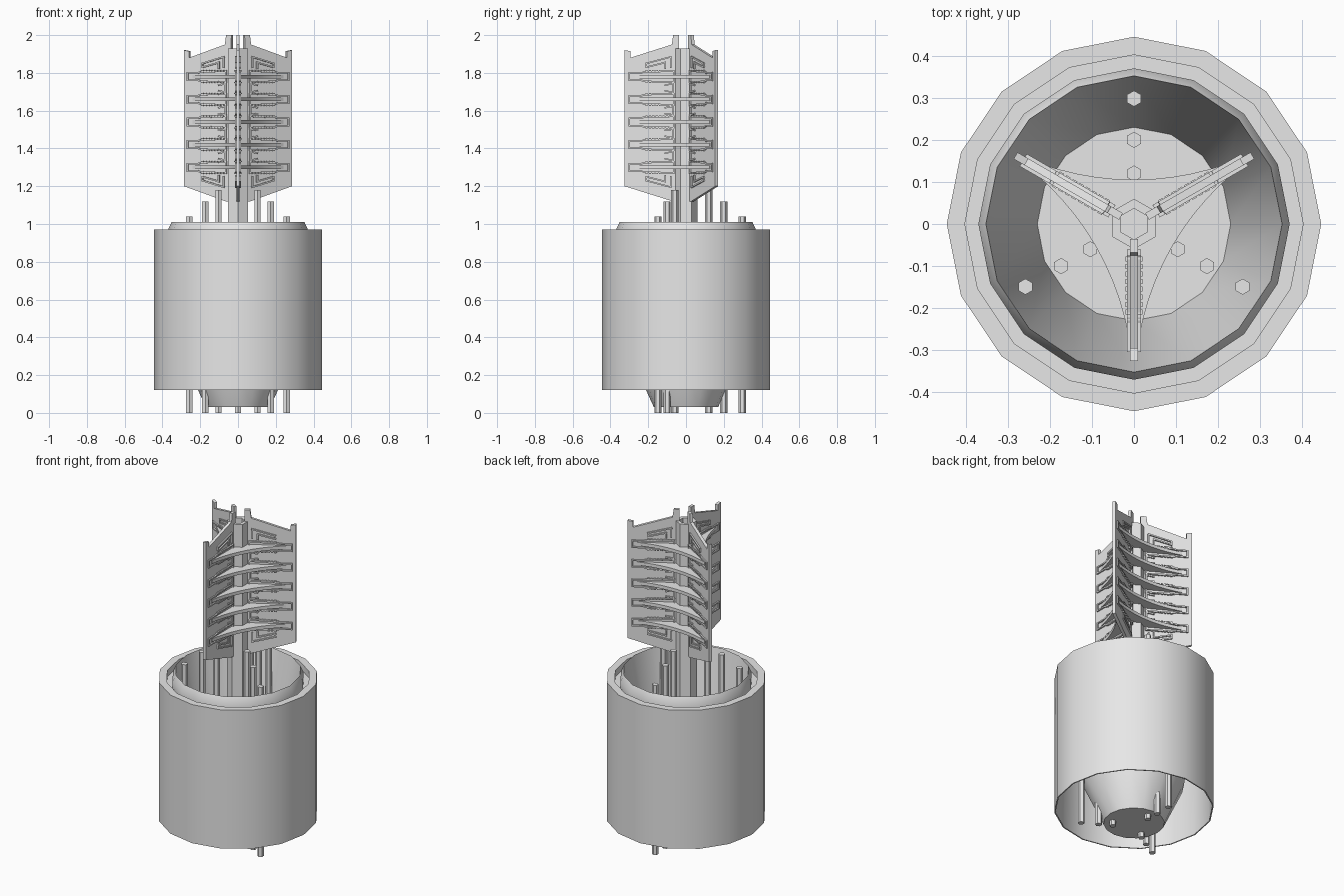
import bpy, bmesh
from math import sin, cos, pi, radians
from mathutils import Vector, Matrix

if "Cube" in bpy.data.objects:
    bpy.data.objects.remove(bpy.data.objects["Cube"])

grey = bpy.data.materials.new("light_grey")
grey.use_nodes = True
grey.diffuse_color = (0.8, 0.8, 0.8, 1)
grey.node_tree.nodes["Principled BSDF"].inputs["Base Color"].default_value = (0.8, 0.8, 0.8, 1)

FIN_ANGLES = [radians(a) for a in (-90, 30, 150)]
PIN_ANGLES = [radians(a) for a in (90, 210, 330)]
RIB_HEIGHTS = [1.30 + 0.12 * i for i in range(5)]


def finish(bm, name):
    bmesh.ops.recalc_face_normals(bm, faces=bm.faces)
    mesh = bpy.data.meshes.new(name)
    bm.to_mesh(mesh)
    bm.free()
    mesh.materials.append(grey)
    ob = bpy.data.objects.new(name, mesh)
    bpy.context.collection.objects.link(ob)
    bpy.ops.object.select_all(action='DESELECT')
    ob.select_set(True)
    bpy.context.view_layer.objects.active = ob
    bpy.ops.object.shade_smooth_by_angle(angle=radians(30))
    return ob


def lathe(bm, profile, sides, start=0.0, centre=(0, 0)):
    """Closed revolved body; points at radius zero become a cap centre."""
    rings = []
    for r, z in profile:
        if r == 0:
            rings.append([bm.verts.new((centre[0], centre[1], z))] * sides)
        else:
            rings.append([bm.verts.new((centre[0] + r * cos(start + 2 * pi * i / sides),
                                        centre[1] + r * sin(start + 2 * pi * i / sides), z))
                          for i in range(sides)])
    for a, b in zip(rings, rings[1:]):
        for i in range(sides):
            j = (i + 1) % sides
            bm.faces.new(list(dict.fromkeys((a[i], a[j], b[j], b[i]))))


def prism(bm, points, depth):
    """Extrude a flat outline by the depth vector."""
    depth = Vector(depth)
    low = [bm.verts.new(p) for p in points]
    high = [bm.verts.new(Vector(p) + depth) for p in points]
    bm.faces.new(low)
    bm.faces.new(high[::-1])
    for i in range(len(low)):
        j = (i + 1) % len(low)
        bm.faces.new((low[i], high[i], high[j], low[j]))


def trim(bm, path, closed=False, width=0.008, half=0.017):
    """Raised strip along (radius, z) points, standing out on both fin sides."""
    pts = [Vector((r, 0, z)) for r, z in path]
    pairs = list(zip(pts, pts[1:])) + ([(pts[-1], pts[0])] if closed else [])
    for a, b in pairs:
        d = (b - a).normalized() * width / 2
        n = Vector((-d.z, -half, d.x))
        m = Vector((d.z, -half, -d.x))
        prism(bm, [a - d + n, b + d + n, b + d + m, a - d + m], (0, 2 * half, 0))


# Hollow housing with the groove, raised lip, funnel and lower cup
bm = bmesh.new()
lathe(bm, [(0, 0.27), (0.23, 0.27), (0.352, 1.01), (0.37, 0.97), (0.37, 0.93),
           (0.402, 0.93), (0.402, 0.97), (0.445, 0.97), (0.445, 0.12), (0.438, 0.12),
           (0.43, 0.9), (0.37, 0.9), (0.28, 0.27), (0.17, 0.03), (0, 0.03)], 16)
finish(bm, "housing")

# Hexagonal hollow column
bm = bmesh.new()
lathe(bm, [(0, 0.26), (0.06, 0.26), (0.06, 1.93), (0.037, 1.93), (0.037, 1.2), (0, 1.2)], 6, pi / 2)
finish(bm, "centre_column")

# Contact pins, three rows of three
for row, (radius, top) in enumerate([(0.12, 1.18), (0.2, 1.12), (0.298, 1.04)]):
    bm = bmesh.new()
    for a in PIN_ANGLES:
        lathe(bm, [(0, 0), (0.019, 0), (0.019, top), (0, top)], 6, pi / 2,
              (radius * cos(a), radius * sin(a)))
    finish(bm, "pins_row_%d" % (row + 1))

# Fins with pronged top edges and raised trim
for k, angle in enumerate(FIN_ANGLES):
    bm = bmesh.new()
    outline = [(0.04, 1.12), (0.07, 1.12), (0.325, 1.2), (0.325, 1.92), (0.295, 1.915),
               (0.295, 1.88), (0.075, 1.95), (0.068, 2.0), (0.036, 2.0)]
    prism(bm, [(r, -0.009, z) for r, z in outline], (0, 0.018, 0))
    for z in RIB_HEIGHTS:
        half = [(0.065, 0.03), (0.225, 0.024), (0.235, 0.02), (0.3, 0.02)]
        trim(bm, [(r, z + h) for r, h in half] + [(r, z - h) for r, h in half[::-1]], True)
        # Small teeth along the slot edges
        for i in range(8):
            r = 0.08 + 0.018 * i
            for s in (-1, 1):
                trim(bm, [(r, z + s * 0.031), (r + 0.006, z + s * 0.031)], width=0.006, half=0.02)
    # Short brackets between neighbouring ribs
    for z in RIB_HEIGHTS[:-1]:
        m = z + 0.06
        trim(bm, [(0.11, m + 0.016), (0.068, m + 0.022), (0.068, m - 0.022), (0.11, m - 0.016)])
    # Hooked trims near the top and bottom edges
    hook = [(0.08, 0.29), (0.08, 0.345), (0.21, 0.31), (0.21, 0.29), (0.11, 0.315), (0.11, 0.285)]
    for s in (-1, 1):
        trim(bm, [(r, 1.54 + s * h) for r, h in hook])
    bmesh.ops.rotate(bm, verts=bm.verts, matrix=Matrix.Rotation(angle, 3, 'Z'))
    finish(bm, "fin_%d" % (k + 1))

# Three-pointed webs with concave edges, joining the fins
tips = [Vector((0.27 * cos(a), 0.27 * sin(a), 0)) for a in FIN_ANGLES]
star = []
for k, a in enumerate(FIN_ANGLES):
    p, q = tips[k], tips[(k + 1) % 3]
    mid = a + pi / 3
    c = Vector((0.065 * cos(mid), 0.065 * sin(mid), 0))
    side = Vector((-sin(a), cos(a), 0)) * 0.012
    b = FIN_ANGLES[(k + 1) % 3]
    side_q = Vector((sin(b), -cos(b), 0)) * 0.012
    for i in range(11):
        t = i / 10
        star.append((p + side) * (1 - t) ** 2 + c * 2 * t * (1 - t) + (q + side_q) * t * t)
for n, z in enumerate(RIB_HEIGHTS):
    bm = bmesh.new()
    prism(bm, [v + Vector((0, 0, z - 0.01)) for v in star], (0, 0, 0.02))
    finish(bm, "web_%d" % (n + 1))
